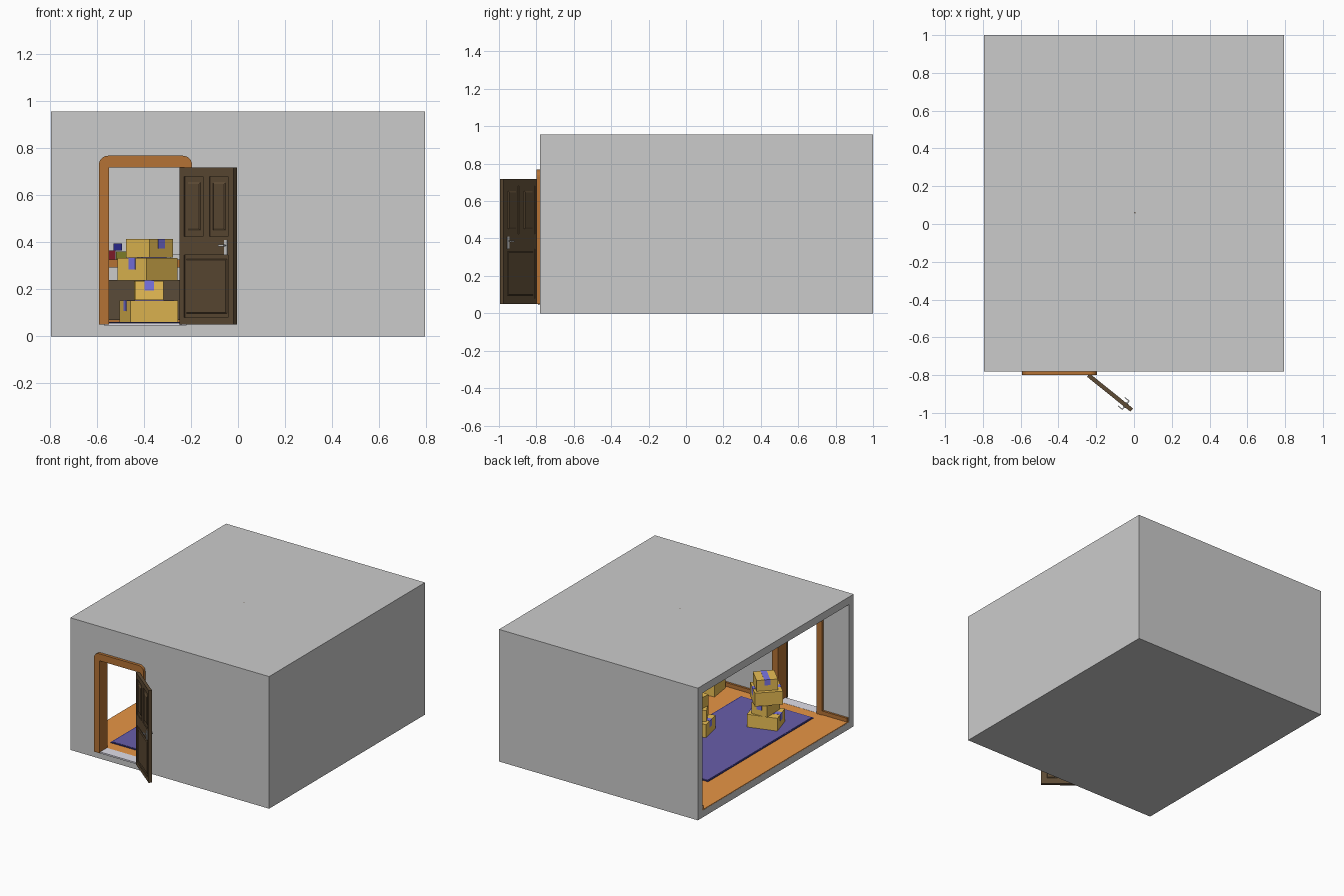
import bpy, bmesh, math
from mathutils import Matrix, Vector

if "Cube" in bpy.data.objects:
    bpy.data.objects.remove(bpy.data.objects["Cube"])

MATS = {}
COLORS = {
    "wood": (.46, .17, .035), "floor": (.8, .3, .06), "rug": (.14, .11, .40),
    "rug_edge": (.03, .03, .2), "card": (.82, .52, .09), "tape": (.2, .18, .8),
    "door": (.11, .07, .035), "sill": (.75, .74, .82), "metal": (.75, .75, .78),
    "red": (.2, .01, .02), "blue": (.02, .02, .25), "olive": (.2, .2, .02),
    "dark": (.1, .07, .04), "cream": (.9, .85, .7),
}


def finish(name, bm, color=None, matrix=None):
    bmesh.ops.recalc_face_normals(bm, faces=bm.faces)
    me = bpy.data.meshes.new(name)
    bm.to_mesh(me)
    bm.free()
    ob = bpy.data.objects.new(name, me)
    bpy.context.collection.objects.link(ob)
    if matrix is not None:
        ob.matrix_world = matrix
    if color:
        if color not in MATS:
            MATS[color] = bpy.data.materials.new(color)
            MATS[color].diffuse_color = (*COLORS[color], 1)
        me.materials.append(MATS[color])
    return ob


def box(name, lo, hi, color=None, matrix=None):
    lo, hi = Vector(lo), Vector(hi)
    bm = bmesh.new()
    m = Matrix.Translation((lo + hi) / 2) @ Matrix.Diagonal((*(hi - lo), 1))
    bmesh.ops.create_cube(bm, size=1, matrix=m)
    return finish(name, bm, color, matrix)


def cone(name, loc, r1, r2, h, color, matrix=None, seg=20):
    bm = bmesh.new()
    bmesh.ops.create_cone(bm, cap_ends=True, segments=seg, radius1=r1, radius2=r2,
                          depth=h, matrix=Matrix.Translation(loc))
    return finish(name, bm, color, matrix)


# room shell: open on the left side, doorway in the front wall
X, Y0, Y1, H = .795, -.78, 1.0, .955
T = .055
IX, IY0, IY1, FZ, CZ = X - T, Y0 + T, Y1 - T, .05, H - .055
room = box("room_shell", (-X, Y0, 0), (X, Y1, H))
cutters = [box("room_cutter", (-1, IY0, FZ), (IX, IY1, CZ)),
           box("doorway_cutter", (-.56, Y0 - .1, FZ), (-.235, IY0 + .1, .73))]
for c in cutters:
    c.hide_render = True
    mod = room.modifiers.new("cut", "BOOLEAN")
    mod.operation, mod.object, mod.solver = "DIFFERENCE", c, "EXACT"
bpy.context.view_layer.objects.active = room
for mod in list(room.modifiers):
    bpy.ops.object.modifier_apply(modifier=mod.name)
for c in cutters:
    bpy.data.objects.remove(c)

# floor, rug and sill
box("wood_floor", (-X + .001, IY0, FZ - .002), (IX, IY1, FZ + .005), "floor")
box("rug_border", (-.575, -.635, FZ), (.005, .57, FZ + .009), "rug_edge")
box("rug", (-.565, -.625, FZ), (-.005, .56, FZ + .011), "rug")
box("door_sill", (-.57, Y0 - .012, FZ - .005), (-.22, IY0 + .01, FZ + .006), "sill")

# baseboards
BZ, BT = .083, .015
box("baseboard_front_left", (-X + .005, IY0, FZ), (-.59, IY0 + BT, BZ), "wood")
box("baseboard_front_right", (-.197, IY0, FZ), (IX, IY0 + BT, BZ), "wood")
box("baseboard_right", (IX - BT, IY0, FZ), (IX, IY1, BZ), "wood")
box("baseboard_back", (-X + .005, IY1 - BT, FZ), (IX, IY1, BZ), "wood")

# door casing: U profile with rounded outer corners, run through the wall
R, L0, L1, TOP = .04, -.592, -.195, .768
outline = [(L0, FZ)]
for cx, a0 in ((L0 + R, 180), (L1 - R, 90)):
    for i in range(7):
        a = math.radians(a0 - 15 * i)
        outline.append((cx + R * math.cos(a), TOP - R + R * math.sin(a)))
outline += [(L1, FZ), (-.242, FZ), (-.242, .718), (-.548, .718), (-.548, FZ)]
bm = bmesh.new()
face = bm.faces.new([bm.verts.new((x, Y0 - .02, z)) for x, z in outline])
ext = bmesh.ops.extrude_face_region(bm, geom=[face])
bmesh.ops.translate(bm, vec=(0, T + .04, 0),
                    verts=[v for v in ext["geom"] if isinstance(v, bmesh.types.BMVert)])
finish("door_casing", bm, "wood")

# door leaf, hinged at the right jamb; local x runs along the leaf
W, DZ0, DZ1 = .295, .05, .718
D = Matrix.Translation((-.242, -.80, 0)) @ Matrix.Rotation(math.radians(-38.8), 4, "Z")
box("door_core", (.005, -.006, DZ0 + .005), (W - .005, .006, DZ1 - .005), "door", D)
rails = [((0, DZ0), (.025, DZ1)), ((W - .03, DZ0), (W, DZ1)),
         ((.025, DZ0), (W - .03, .08)), ((.025, .345), (W - .03, .425)),
         ((.025, .68), (W - .03, DZ1)), ((.128, .425), (.163, .68))]
for (a, z0), (b, z1) in rails:
    box("door_rail", (a, -.011, z0), (b, .011, z1), "door", D)
for a, b, z0, z1, g in ((.025, .128, .425, .68, .022), (.163, W - .03, .425, .68, .022),
                        (.025, W - .03, .08, .345, .014)):
    bm = bmesh.new()
    for s in (-1, 1):  # bevelled raised panel on both sides
        rings = [[bm.verts.new((x, s * y, z)) for x, z in
                  ((a + k, z0 + k * 1.5), (b - k, z0 + k * 1.5),
                   (b - k, z1 - k * 1.5), (a + k, z1 - k * 1.5))]
                 for k, y in ((g * .7, .005), (g, .0105))]
        bm.faces.new(rings[1])
        for i in range(4):
            j = (i + 1) % 4
            bm.faces.new((rings[0][i], rings[0][j], rings[1][j], rings[1][i]))
    finish("door_panel", bm, "door", D)
for s in (-1, 1):
    y = sorted((s * .010, s * .014))
    box("handle_plate", (W - .05, y[0], .345), (W - .032, y[1], .41), "metal", D)
    y = sorted((s * .012, s * .03))
    box("handle_neck", (W - .044, y[0], .383), (W - .038, y[1], .389), "metal", D)
    y = sorted((s * .026, s * .031))
    box("handle_lever", (W - .07, y[0], .382), (W - .038, y[1], .39), "metal", D)


# cardboard boxes with a tape strip folded half-way down two sides
def carton(x, y, z, w, d, h, deg, tape_along_y=True):
    m = Matrix.Translation((x, y, z)) @ Matrix.Rotation(math.radians(deg), 4, "Z")
    box("carton", (-w / 2, -d / 2, 0), (w / 2, d / 2, h), "card", m)
    t, e = .02, .0015
    if tape_along_y:
        box("carton_tape", (-t, -d / 2 - e, h * .5), (t, d / 2 + e, h + e), "tape", m)
    else:
        box("carton_tape", (-w / 2 - e, -t, h * .5), (w / 2 + e, t, h + e), "tape", m)


Z = FZ + .011
for c in (
    # stack inside the doorway
    (-.38, -.37, Z, .21, .16, .092, 17, False),
    (-.38, -.37, .155, .12, .16, .08, 2, True),
    (-.385, -.37, .237, .187, .174, .096, 45, False),
    (-.376, -.37, .335, .142, .142, .078, 45, True),
    # stack in the middle of the room
    (-.07, -.03, Z, .19, .16, .095, 12, False),
    (-.06, -.03, .158, .15, .13, .08, 30, True),
    (-.05, -.02, .24, .14, .13, .08, -8, True),
    # cartons by the front wall
    (.24, -.6, FZ + .005, .17, .16, .095, 8, True),
    (.25, -.6, .151, .13, .12, .08, -15, False),
):
    carton(*c)

# desk against the back wall with a dark chest below and books on top
box("desk_top", (-.64, .74, .292), (-.06, IY1 - .005, .326), "wood")
for x in (-.63, -.1):
    for y in (.75, IY1 - .04):
        box("desk_leg", (x, y, FZ), (x + .03, y + .03, .295), "wood")
box("desk_chest", (-.59, .79, .07), (-.11, IY1 - .02, .24), "dark")
box("red_book", (-.555, .80, .326), (-.52, .90, .365), "red")
box("olive_book", (-.518, .80, .326), (-.475, .90, .36), "olive")
box("blue_book", (-.53, .80, .365), (-.493, .90, .395), "blue")
box("desk_tray", (-.29, .80, .326), (-.18, .90, .35), "metal")

# pendant lamp whose cord pokes through the ceiling
cone("lamp_cord", (.005, .06, .879), .004, .004, .156, "dark", seg=8)
cone("lamp_shade", (.005, .06, .785), .06, .025, .06, "cream")

for m in bpy.data.materials:
    if m.users and not m.is_grease_pencil:
        m.use_nodes = True
        m.node_tree.nodes["Principled BSDF"].inputs["Base Color"].default_value = m.diffuse_color
